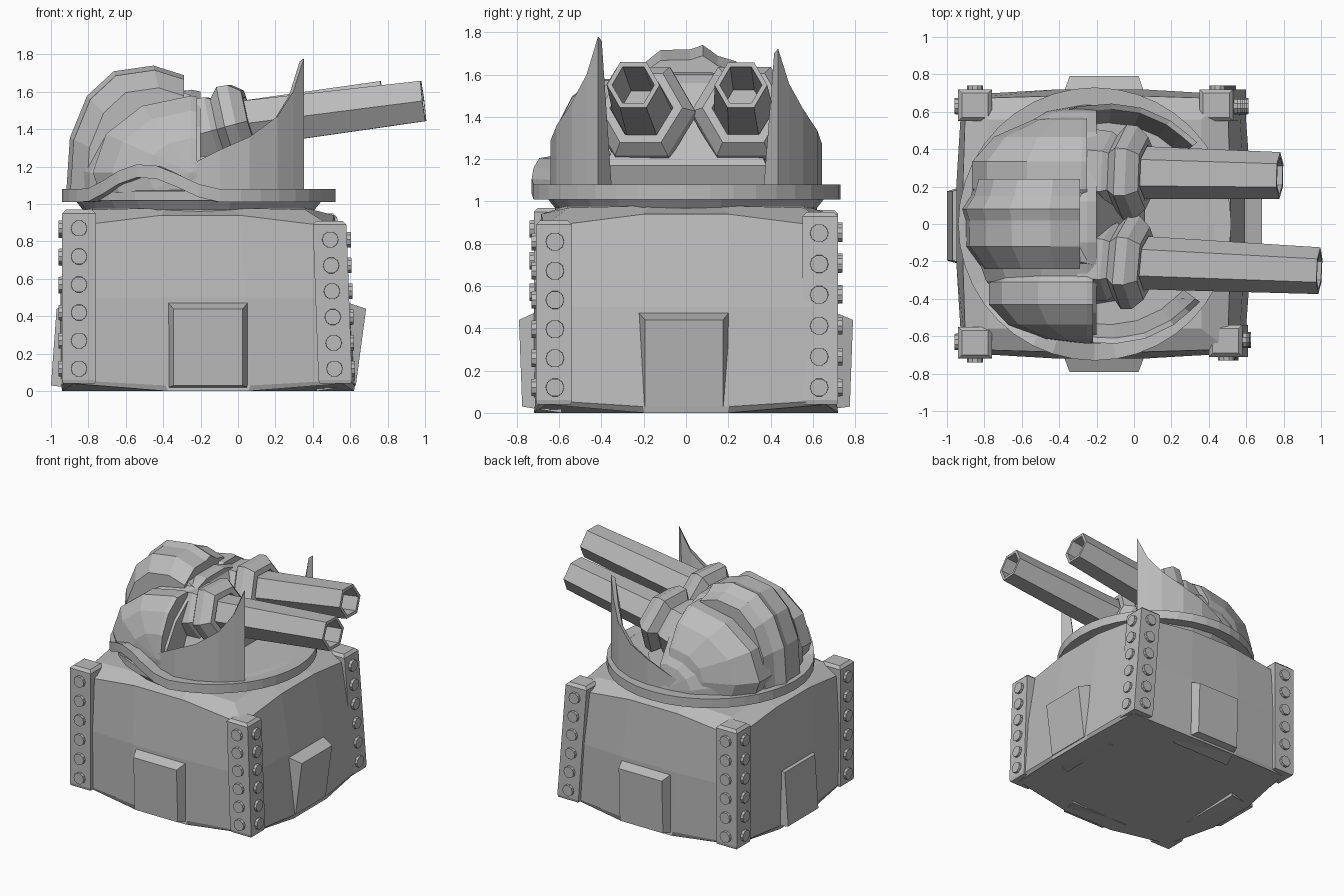
import bpy, bmesh, math
from mathutils import Vector

if "Cube" in bpy.data.objects:
    bpy.data.objects.remove(bpy.data.objects["Cube"])

grey = bpy.data.materials.new("stone_grey")
grey.diffuse_color = (0.5, 0.5, 0.5, 1)
grey.use_nodes = True
grey.node_tree.nodes["Principled BSDF"].inputs["Base Color"].default_value = grey.diffuse_color


def finish(name, bm):
    bmesh.ops.recalc_face_normals(bm, faces=bm.faces)
    me = bpy.data.meshes.new(name)
    bm.to_mesh(me)
    bm.free()
    ob = bpy.data.objects.new(name, me)
    me.materials.append(grey)
    bpy.context.collection.objects.link(ob)
    return ob


def loft(name, rings, closed=False):
    """Skin a list of equally long point loops; cap the ends or join them."""
    bm = bmesh.new()
    vs = [[bm.verts.new(p) for p in r] for r in rings]
    n = len(vs[0])
    pairs = list(zip(vs, vs[1:])) + ([(vs[-1], vs[0])] if closed else [])
    for a, b in pairs:
        for i in range(n):
            j = (i + 1) % n
            bm.faces.new((a[i], a[j], b[j], b[i]))
    if not closed:
        bm.faces.new(vs[0])
        bm.faces.new(vs[-1])
    return finish(name, bm)


def lathe(name, origin, direction, profile, seg):
    """Turn (distance, radius) pairs about an axis."""
    o, d = Vector(origin), Vector(direction).normalized()
    u = Vector((0, 0, 1)).cross(d).normalized() if abs(d.z) < 0.99 else Vector((1, 0, 0))
    v = d.cross(u)
    ang = [2 * math.pi * i / seg for i in range(seg)]
    return loft(name, [[o + d * t + (u * math.cos(a) + v * math.sin(a)) * r for a in ang]
                       for t, r in profile])


def half_dome(name, centre, radii, cut_x, cut_z, seg=14, rows=9):
    """Faceted ellipsoid, poles along y, cut flat at the front and underneath."""
    bm = bmesh.new()
    bmesh.ops.create_uvsphere(bm, u_segments=seg, v_segments=rows, radius=1)
    for v in bm.verts:
        x, y, z = v.co
        v.co = Vector((x * radii[0], z * radii[1], y * radii[2])) + Vector(centre)
    for co, no in (((cut_x, 0, 0), (1, 0, 0)), ((0, 0, cut_z), (0, 0, -1))):
        cut = bmesh.ops.bisect_plane(bm, geom=bm.verts[:] + bm.edges[:] + bm.faces[:],
                                     plane_co=co, plane_no=no, clear_outer=True)
        edges = [e for e in cut["geom_cut"] if isinstance(e, bmesh.types.BMEdge)]
        bmesh.ops.contextual_create(bm, geom=edges)
    return finish(name, bm)


# Base hull: slightly bulging square sections
def section(x0, x1, y0, y1, bulge, z, dz=0.0):
    pts = []
    c = [(x0, y0), (x1, y0), (x1, y1), (x0, y1)]
    out = [(0, -1), (1, 0), (0, 1), (-1, 0)]
    for i in range(4):
        a, b = c[i], c[(i + 1) % 4]
        for t, k in ((0.0, 0), (0.35, 1), (0.65, 1)):
            pts.append((a[0] + (b[0] - a[0]) * t + out[i][0] * bulge * k,
                        a[1] + (b[1] - a[1]) * t + out[i][1] * bulge * k, z + dz * k))
    return pts


loft("base_hull", [section(-0.88, 0.56, -0.66, 0.66, 0.06, 0.04, -0.04),
                   section(-0.91, 0.59, -0.68, 0.68, 0.035, 0.06, -0.03),
                   section(-0.92, 0.56, -0.69, 0.69, 0.03, 0.5),
                   section(-0.90, 0.50, -0.67, 0.67, 0.015, 0.88, 0.06),
                   section(-0.78, 0.36, -0.56, 0.56, 0.0, 0.97, 0.01)])

# Foot panels in the middle of each side: angle, outer distance at foot and top
for name, deg, low, top in (("front", -90, 0.765, 0.78), ("right", 0, 0.79, 0.845),
                            ("back", 90, 0.785, 0.80), ("left", 180, 0.84, 0.81)):
    a = math.radians(deg)
    n, s = Vector((math.cos(a), math.sin(a), 0)), Vector((-math.sin(a), math.cos(a), 0))
    c = Vector((-0.16, -0.01, 0))

    def ring(dist, half, z0, z1):
        return [c + n * dist + s * (half * sx) + Vector((0, 0, z))
                for sx, z in ((-1, z0), (1, z0), (1, z1), (-1, z1))]
    p = ring(low, 0.185, 0.03, 0.44)
    for q in p[2:]:
        q += n * (top - low)
    loft(name + "_foot_panel", [ring(0.58, 0.26, 0.0, 0.53), p])

# Corner posts with two rows of bolts each: outer corner, direction, height, lean
for name, cx, cy, sx, sy, h, lean in (
        ("front_left", -0.94, -0.72, -1, -1, 0.97, 0.0),
        ("front_right", 0.61, -0.71, 1, -1, 0.91, 0.03),
        ("back_left", -0.94, 0.72, -1, 1, 0.96, 0.0),
        ("back_right", 0.60, 0.72, 1, 1, 0.95, 0.07)):
    def square(z, dx, inset):
        xs, ys = (cx - dx - sx * inset, cx - dx - sx * (0.18 - inset)), (cy - sy * inset, cy - sy * (0.17 - inset))
        return [(xs[0], ys[0], z), (xs[1], ys[0], z), (xs[1], ys[1], z), (xs[0], ys[1], z)]
    loft(name + "_post", [square(0.04, 0, 0.005), square(0.06, 0, 0), square(h - 0.02, lean, 0),
                          square(h, lean, 0.02)])
    for i in range(6):
        z = 0.12 + i * (h - 0.22) / 5
        dx = lean * z / h
        cap = [(-0.02, 0.045), (0.02, 0.043)]
        lathe(name + "_bolt", (cx - dx - sx * 0.09, cy, z), (0, sy, 0), cap, 10)
        lathe(name + "_bolt", (cx - dx, cy - sy * 0.09, z), (sx, 0, 0), cap, 10)

# Turret neck, floor and ring (the ring arches up over the front side)
PX = -0.21
lathe("turret_neck", (PX, 0, 0.9), (0, 0, 1), [(0, 0.62), (0.07, 0.62), (0.12, 0.66)], 24)
lathe("turret_floor", (PX, 0, 1.02), (0, 0, 1), [(0, 0.68), (0.05, 0.68), (0.058, 0.6)], 24)


def hump(deg):
    d = abs((deg - 246 + 180) % 360 - 180)
    return 0.135 * (0.5 + 0.5 * math.cos(math.pi * d / 34)) if d < 34 else 0.0


rings = []
for i in range(40):
    deg = i * 9
    a, dz = math.radians(deg), hump(deg)
    rings.append([(PX + r * math.cos(a), r * math.sin(a), z + dz)
                  for r, z in ((0.64, 1.01), (0.73, 1.01), (0.73, 1.08), (0.64, 1.075))])
loft("turret_ring", rings, closed=True)

# Domed turret shell with a lobe over each gun, the back one larger
half_dome("turret_dome", (-0.25, 0.01, 1.06), (0.64, 0.63, 0.56), -0.2, 1.05)
half_dome("front_gun_lobe", (-0.25, -0.37, 1.17), (0.54, 0.27, 0.42), -0.22, 1.06, 12, 7)
half_dome("back_gun_lobe", (-0.28, 0.26, 1.17), (0.60, 0.33, 0.45), -0.25, 1.06, 12, 7)

# Central crest: an arched band running over the top
outer = [(-0.91, 1.05), (-0.89, 1.35), (-0.80, 1.57), (-0.66, 1.70), (-0.45, 1.73), (-0.29, 1.68),
         (-0.29, 1.05)]


def crest(y, k):
    return [(-0.29 + (x + 0.29) * k, y, 1.05 + (z - 1.05) * k) for x, z in outer]


loft("turret_crest", [crest(-0.24, 0.84), crest(-0.12, 0.98), crest(0.02, 0.985),
                      crest(0.08, 1.015), crest(0.15, 0.94), crest(0.24, 0.9)])

# Sloping face between the guns
loft("turret_face", [[(-0.3, s * 0.45, 1.06), (0.02, s * 0.40, 1.06), (0.06, s * 0.38, 1.17),
                      (-0.20, s * 0.22, 1.56), (-0.3, s * 0.2, 1.6)] for s in (-1, 1)])

# Guns: stepped hexagonal socket and hollow hexagonal barrel
for side, y, yaw, length in (("front", -0.205, -0.045, 1.0), ("back", 0.275, -0.02, 0.79)):
    start = Vector((0.0, y, 1.425))
    lathe(side + "_gun_socket", start, (1, yaw * 2, 0.27),
          [(-0.32, 0.2), (-0.25, 0.225), (-0.13, 0.215), (-0.10, 0.195), (-0.05, 0.255),
           (0.01, 0.25), (0.07, 0.195), (0.07, 0.15), (-0.02, 0.14)], 6)
    rise = 0.13 * 0.98 / length
    lathe(side + "_gun_barrel", start, (1, yaw, rise),
          [(-0.1, 0.145), (length, 0.125), (length, 0.10), (0.1, 0.10)], 6)

# Curved side shields rising to a point beside the barrels
shape = [(36.5, 0.70, 1.78), (43, 0.69, 1.60), (52, 0.685, 1.47), (66, 0.67, 1.36),
         (80, 0.65, 1.29), (96, 0.635, 1.20), (112, 0.63, 1.12)]
for side, s, k in (("front", -1, 1.0), ("back", 1, 0.92)):
    rings = []
    for deg, r, z in shape:
        a = math.radians(deg + (2 if s > 0 else 0)) * s
        c, n = math.cos(a), math.sin(a)
        top = 1.06 + (z - 1.06) * k
        rings.append([(PX + q * c, q * n, h) for q, h in
                      ((r - 0.11, 1.06), (r, 1.06), (r, top), (r - 0.03, top - 0.02))])
    loft(side + "_shield", rings)
